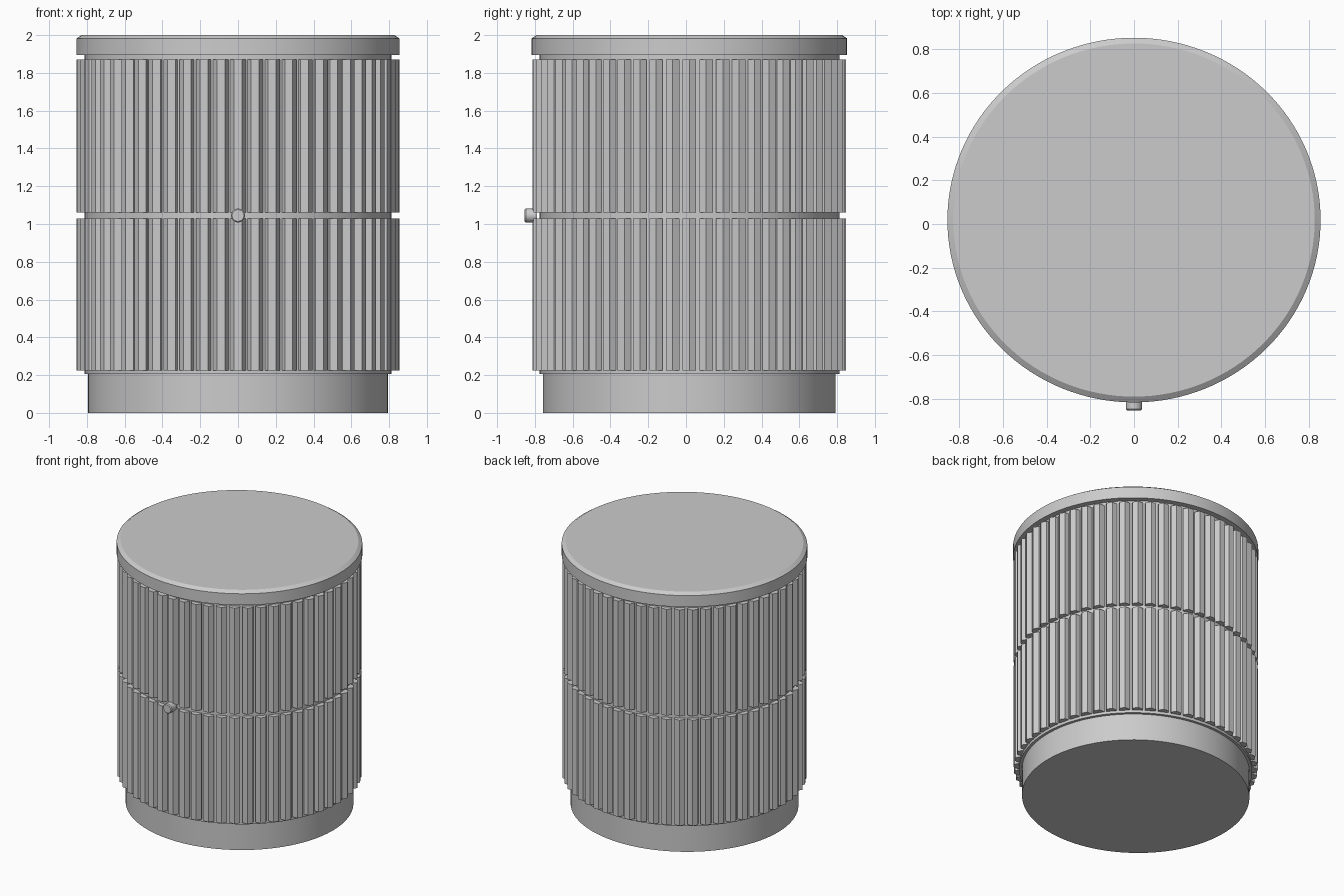
import bpy, bmesh, math
from mathutils import Matrix

default = bpy.data.objects.get("Cube")
if default:
    bpy.data.objects.remove(default)

CENTRE_Y = 0.018
DEPTH = 0.977          # the plan is slightly oval
SLATS = 56
SLAT_R = 0.042
CORE_R = 0.813

grey = bpy.data.materials.new("light grey")
grey.use_nodes = True
grey.diffuse_color = (0.6, 0.6, 0.6, 1)
grey.node_tree.nodes["Principled BSDF"].inputs["Base Color"].default_value = (0.6, 0.6, 0.6, 1)


def finish(name, bm, smooth=True):
    mesh = bpy.data.meshes.new(name)
    bmesh.ops.recalc_face_normals(bm, faces=bm.faces)
    bm.to_mesh(mesh)
    bm.free()
    mesh.materials.append(grey)
    obj = bpy.data.objects.new(name, mesh)
    bpy.context.collection.objects.link(obj)
    if smooth:
        bpy.ops.object.select_all(action='DESELECT')
        obj.select_set(True)
        bpy.context.view_layer.objects.active = obj
        bpy.ops.object.shade_smooth_by_angle(angle=math.radians(30))
    return obj


def turned(name, profile, sides):
    """Closed solid turned about z from (radius, height) points."""
    bm = bmesh.new()
    rings = []
    for r, z in profile:
        rings.append([bm.verts.new((r * math.cos(math.tau * i / sides),
                                    r * math.sin(math.tau * i / sides), z))
                      for i in range(sides)])
    for low, high in zip(rings, rings[1:]):
        for i in range(sides):
            j = (i + 1) % sides
            bm.faces.new((low[i], low[j], high[j], high[i]))
    bm.faces.new(rings[0][::-1])
    bm.faces.new(rings[-1])
    return finish(name, bm)


def place_oval(obj):
    obj.location.y = CENTRE_Y
    obj.scale.y = DEPTH


# Plinth, inner drum and chamfered top
place_oval(turned("plinth", [(0.793, 0), (0.793, 0.205)], 128))
place_oval(turned("inner_drum", [(CORE_R, 0.205), (CORE_R, 1.9)], 128))
place_oval(turned("top", [(0.855, 1.895), (0.855, 1.982), (0.828, 2.0)], 128))


# Two tiers of six-sided slats, all facing the same way
def slat_tier(name, z0, z1):
    bm = bmesh.new()
    for i in range(SLATS):
        a = math.tau * i / SLATS
        spot = Matrix.Translation((CORE_R * math.cos(a), CORE_R * math.sin(a), (z0 + z1) / 2))
        turn = Matrix.Rotation(math.radians(90), 4, 'Z')
        made = bmesh.ops.create_cone(bm, cap_ends=True, segments=6, radius1=SLAT_R,
                                     radius2=SLAT_R, depth=z1 - z0)["verts"]
        # Put a corner on the x axis so that a flat side faces the front
        if max(v.co.x for v in made) < SLAT_R * 0.95:
            bmesh.ops.transform(bm, matrix=turn, verts=made)
        bmesh.ops.transform(bm, matrix=spot, verts=made)
    place_oval(finish(name, bm, smooth=False))


slat_tier("lower_slats", 0.225, 1.03)
slat_tier("upper_slats", 1.06, 1.87)

# Small round knob at the front
knob = turned("knob", [(0.037, 0), (0.037, 0.06), (0.031, 0.066)], 32)
knob.rotation_euler.x = math.radians(90)
knob.location = (0, -0.788, 1.045)
